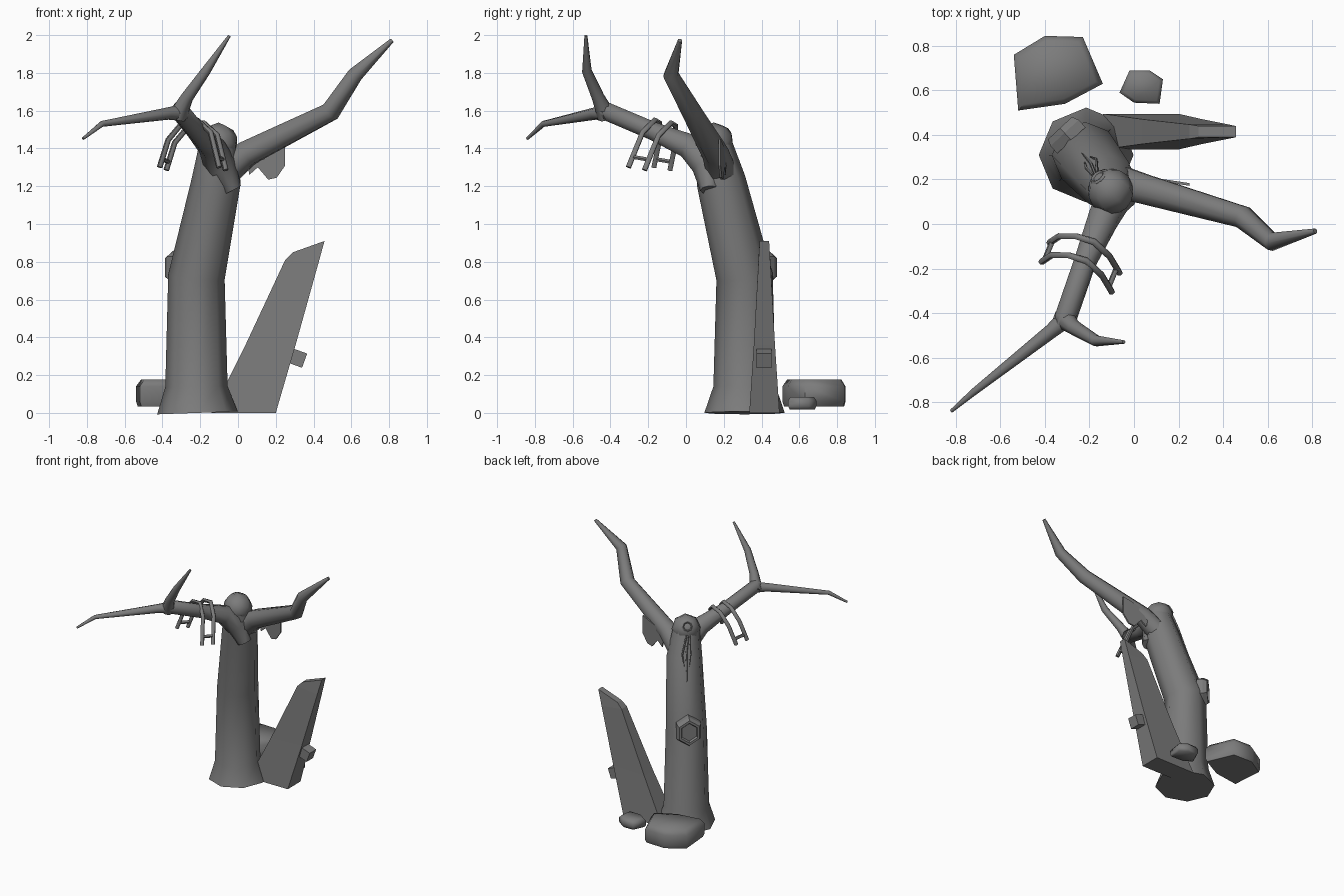
import bpy, bmesh, math
from mathutils import Vector

if "Cube" in bpy.data.objects:
    bpy.data.objects.remove(bpy.data.objects["Cube"])

dark = bpy.data.materials.new("dark_grey")
dark.diffuse_color = (.2, .2, .2, 1)
dark.use_nodes = True
dark.node_tree.nodes["Principled BSDF"].inputs["Base Color"].default_value = dark.diffuse_color

def finish(name, bm, smooth=None):
    bmesh.ops.recalc_face_normals(bm, faces=bm.faces)
    me = bpy.data.meshes.new(name)
    bm.to_mesh(me)
    bm.free()
    ob = bpy.data.objects.new(name, me)
    bpy.context.collection.objects.link(ob)
    if smooth:
        bpy.ops.object.select_all(action='DESELECT')
        ob.select_set(True)
        bpy.context.view_layer.objects.active = ob
        bpy.ops.object.shade_smooth_by_angle(angle=math.radians(smooth))
    return ob

def loft(name, rings, smooth=None):
    """Skin a list of equal-length point rings and cap both ends."""
    bm = bmesh.new()
    vs = [[bm.verts.new(p) for p in r] for r in rings]
    n = len(rings[0])
    for a, b in zip(vs, vs[1:]):
        for i in range(n):
            j = (i + 1) % n
            bm.faces.new((a[i], a[j], b[j], b[i]))
    bm.faces.new(vs[0][::-1])
    bm.faces.new(vs[-1])
    return finish(name, bm, smooth)

def tube(name, path, sides=8):
    """Tapered tube along (x, y, z, radius) points."""
    pts = [Vector(p[:3]) for p in path]
    rings, u = [], None
    for i, p in enumerate(pts):
        d = Vector()
        if i > 0:
            d += (p - pts[i - 1]).normalized()
        if i < len(pts) - 1:
            d += (pts[i + 1] - p).normalized()
        d.normalize()
        if u is None:
            u = Vector((1, 0, 0)) if abs(d.x) < .8 else Vector((0, 0, 1))
        u = (u - d * u.dot(d)).normalized()
        v = d.cross(u)
        r = path[i][3]
        rings.append([p + r * (u * math.cos(t) + v * math.sin(t))
                      for t in (2 * math.pi * k / sides for k in range(sides))])
    return loft(name, rings, 60)

# trunk and branches
tube("trunk", [(-.215, .31, 0, .213), (-.22, .31, .14, .165), (-.22, .31, .72, .15),
               (-.115, .185, 1.23, .13), (-.105, .145, 1.42, .1)])
tube("left_branch", [(-.03, .125, 1.18, .05), (-.095, .115, 1.31, .085), (-.14, .02, 1.41, .072),
                     (-.22, -.17, 1.49, .052), (-.31, -.43, 1.6, .052), (-.33, -.46, 1.6, .03)])
tube("left_twig_low", [(-.29, -.41, 1.59, .045), (-.37, -.48, 1.585, .033),
                       (-.72, -.755, 1.53, .016), (-.82, -.84, 1.452, .008)])
tube("left_twig_high", [(-.32, -.42, 1.57, .05), (-.27, -.465, 1.67, .034),
                        (-.17, -.525, 1.81, .026), (-.045, -.53, 1.997, .008)])
tube("right_branch", [(-.07, .19, 1.27, .08), (.05, .155, 1.375, .072), (.49, .03, 1.595, .054),
                      (.62, -.08, 1.79, .042), (.815, -.032, 1.972, .012)])

# round knob on top with a small ring facing the back left
out = Vector((-.55, .63, .5)).normalized()
turn = out.to_track_quat('Z', 'Y')
bm = bmesh.new()
bmesh.ops.create_uvsphere(bm, u_segments=8, v_segments=6, radius=.105)
knob = finish("top_knob", bm, 60)
knob.rotation_mode = 'QUATERNION'
knob.rotation_quaternion = turn
knob.location = (-.105, .148, 1.432)
bpy.ops.mesh.primitive_torus_add(major_radius=.033, minor_radius=.009, major_segments=8,
                                 minor_segments=4, location=knob.location + out * .097,
                                 rotation=turn.to_euler())
bpy.context.object.name = "knob_ring"

# thin strands lying down the trunk below the ring
for i, s in enumerate((-.03, 0, .03)):
    side = Vector((.75, .66, 0)) * s
    a = Vector((-.175, .225, 1.42)) + side * .4
    b = Vector((-.193, .272, 1.29)) + side
    c = (Vector((-.234, .32, 1.1)) if s == 0 else Vector((-.208, .29, 1.21))) + side * .6
    tube(f"strand_{i + 1}", [(*a, .007), (*b, .007), (*c, .003)], 5)

# hexagonal hollow on the back left of the trunk
n = Vector((-.68, .73, 0)).normalized()
w = Vector((-n.y, n.x, 0))
center = Vector((-.22, .31, .77)) + n * .12
def hexagon(size, depth):
    return [center + n * depth + w * (.1 * size * math.sin(k * math.pi / 3))
            + Vector((0, 0, .115 * size * math.cos(k * math.pi / 3))) for k in range(6)]
loft("trunk_hollow", [hexagon(1, -.03), hexagon(1, .015), hexagon(.85, .045),
                      hexagon(.68, .045), hexagon(.6, .03)])

# leaning tapered slab: (x0, z0, x1, z1, half thickness)
sections = [(-.14, 0, .2, 0, .08), (.035, .35, .305, .36, .056),
            (.25, .81, .425, .79, .032), (.29, .85, .458, .91, .025)]
loft("leaning_slab", [[(x0, .415 - t, z0), (x1, .415 - t, z1), (x1, .415 + t, z1), (x0, .415 + t, z0)]
                      for x0, z0, x1, z1, t in sections])
bpy.ops.mesh.primitive_cube_add(size=1, location=(.315, .412, .29), rotation=(0, math.radians(20), 0))
peg = bpy.context.object
peg.name = "slab_peg"
peg.scale = (.08, .08, .08)

# rocks: outline swept up with a chamfered top
def rock(name, outline, levels):
    cx = sum(p[0] for p in outline) / len(outline)
    cy = sum(p[1] for p in outline) / len(outline)
    loft(name, [[(cx + (x - cx) * s, cy + (y - cy) * s, z) for x, y in outline]
                for z, s in levels], 70)
rock("big_rock", [(-.54, .76), (-.4, .845), (-.23, .84), (-.14, .63), (-.31, .54), (-.52, .51)],
     [(.035, .95), (.06, 1), (.14, 1), (.178, .85)])
rock("small_rock", [(-.065, .59), (-.02, .69), (.07, .69), (.13, .65), (.115, .54), (0, .545)],
     [(.018, .88), (.035, 1), (.065, 1), (.085, .82)])

# ragged sheet hanging below the right branch
profile = [(.04, 1.38), (.06, 1.26), (.105, 1.3), (.16, 1.235), (.205, 1.245), (.25, 1.31), (.25, 1.45)]
loft("hanging_sheet", [[(x, .215 - .15 * x + o, z) for x, z in profile] for o in (-.006, .006)])

# pair of hoops draped over the left branch, tied by short rungs
hoop = [(-.38, -.085, 1.285), (-.335, -.055, 1.43), (-.26, -.055, 1.52),
        (-.18, -.08, 1.535), (-.11, -.145, 1.47), (-.065, -.22, 1.285)]
shift = Vector((-.035, -.085, .015))
for i in (0, 1):
    tube(f"hoop_{i + 1}", [(*(Vector(p) + shift * i), .015) for p in hoop], 6)
for i, (a, b) in enumerate(((hoop[0], hoop[1]), (hoop[5], hoop[4]))):
    p = Vector(a).lerp(Vector(b), .3)
    tube(f"hoop_rung_{i + 1}", [(*p, .012), (*(p + shift), .012)], 6)

# one dark grey for every part
for ob in bpy.data.objects:
    ob.data.materials.append(dark)
